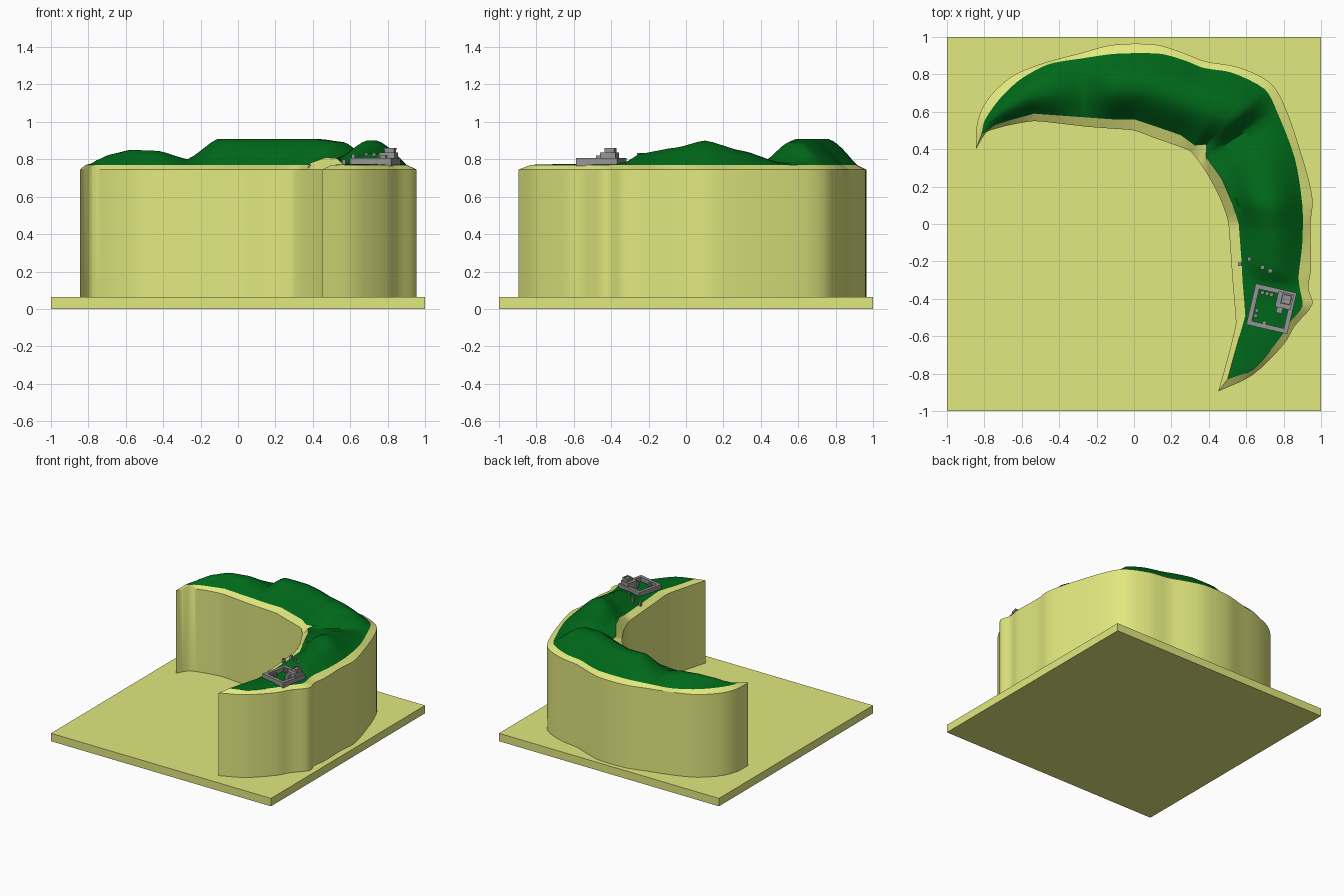
import bpy, bmesh, math
from mathutils import Vector, Matrix

if "Cube" in bpy.data.objects:
    bpy.data.objects.remove(bpy.data.objects["Cube"])


def material(name, color):
    m = bpy.data.materials.new(name)
    m.diffuse_color = (*color, 1)
    m.use_nodes = True
    m.node_tree.nodes["Principled BSDF"].inputs["Base Color"].default_value = m.diffuse_color
    return m


SAND = material("sand", (0.76, 0.81, 0.21))
GREEN = material("grass", (0.0, 0.138, 0.010))
STONE = material("stone", (0.30, 0.30, 0.30))


def finish(bm, name, mat, smooth=None):
    bmesh.ops.remove_doubles(bm, verts=bm.verts, dist=1e-5)
    bmesh.ops.recalc_face_normals(bm, faces=bm.faces)
    me = bpy.data.meshes.new(name)
    bm.to_mesh(me)
    bm.free()
    ob = bpy.data.objects.new(name, me)
    bpy.context.collection.objects.link(ob)
    me.materials.append(mat)
    if smooth:
        bpy.ops.object.select_all(action='DESELECT')
        bpy.context.view_layer.objects.active = ob
        ob.select_set(True)
        bpy.ops.object.shade_smooth_by_angle(angle=math.radians(smooth))
    return ob


def box(bm, x, y, sx, sy, z0, z1, m=Matrix()):
    t = m @ Matrix.Translation((x, y, (z0 + z1) / 2)) @ Matrix.Diagonal((sx, sy, z1 - z0, 1))
    bmesh.ops.create_cube(bm, size=1, matrix=t)


STEPS, ACROSS = 4, 14


def refine(pts, tension=0.5):
    """Subdivide an open outline with a cardinal spline (tension 0 = straight)."""
    p = [Vector(q) for q in pts]
    p = [p[0] * 2 - p[1]] + p + [p[-1] * 2 - p[-2]]
    res = []
    for a, b, c, d in zip(p, p[1:], p[2:], p[3:]):
        # limit the tangents to the local segment length so uneven spacing does not overshoot
        seg = (c - b).length
        m1 = (c - a).normalized() * seg * tension * 2
        m2 = (d - b).normalized() * seg * tension * 2
        for k in range(STEPS):
            t = k / STEPS
            res.append(b * (2 * t**3 - 3 * t**2 + 1) + m1 * (t**3 - 2 * t**2 + t)
                       + c * (3 * t**2 - 2 * t**3) + m2 * (t**3 - t**2))
    return res + [p[-2]]


# Base plate
bm = bmesh.new()
box(bm, 0, 0, 2, 2, 0, 0.065)
finish(bm, "base_plate", SAND)

# Crescent stations, left tip to front tip: cliff edge and grass edge on both sides
cliff_out = [(-.845, .40), (-.84, .53), (-.805, .63), (-.74, .715), (-.635, .80), (-.46, .868),
             (-.28, .915), (-.12, .957), (.11, .96), (.25, .92), (.38, .87), (.55, .84), (.72, .762),
             (.80, .645), (.905, .34), (.955, .13), (.943, 0), (.947, -.24), (.932, -.34),
             (.953, -.43), (.86, -.545), (.80, -.645), (.63, -.81), (.45, -.895)]
grass_out = [(-.815, .48), (-.80, .55), (-.745, .635), (-.69, .70), (-.605, .775), (-.46, .853),
             (-.28, .885), (-.10, .91), (.14, .91), (.27, .875), (.37, .835), (.52, .81), (.70, .72),
             (.765, .60), (.86, .35), (.90, .10), (.90, -.10), (.88, -.28), (.885, -.34),
             (.90, -.44), (.83, -.53), (.78, -.61), (.64, -.775), (.50, -.83)]
grass_in = [(-.815, .48), (-.78, .505), (-.74, .53), (-.68, .55), (-.535, .59), (-.40, .58),
            (-.26, .57), (-.12, .56), (0, .56), (.12, .52), (.25, .475), (.325, .42), (.385, .425),
            (.385, .36), (.47, .24), (.53, .10), (.56, 0), (.575, -.20), (.58, -.30),
            (.59, -.42), (.595, -.49), (.57, -.58), (.53, -.72), (.50, -.83)]
cliff_in = [(-.845, .40), (-.79, .49), (-.72, .515), (-.66, .53), (-.535, .55), (-.38, .535),
            (-.25, .52), (-.12, .51), (0, .50), (.11, .46), (.21, .425), (.30, .39), (.35, .33),
            (.39, .27), (.45, .16), (.49, .06), (.505, 0), (.52, -.20), (.53, -.34),
            (.545, -.53), (.53, -.60), (.51, -.68), (.48, -.79), (.45, -.895)]
# Height of the hills above the grass edge at each station
ridge = [0, .005, .03, .055, .08, .075, .03, .138, .138, .138, .138, .138, .122, .012, .075, .13,
         .092, .06, .015, .005, .005, .005, .003, 0]
EDGE = 0.77
BUMP = {13: .01, 14: .04, 15: .035}     # sandy bump on the inner shore
N = len(ridge)
co, ci = refine(cliff_out, 0.45), refine(cliff_in, 0.3)
go = [Vector((*p, EDGE)) for p in refine(grass_out, 0.4)]
gi = refine([(*p, EDGE + BUMP.get(i, 0)) for i, p in enumerate(grass_in)], 0.0)

# Cliff: closed body with straight walls and a chamfered sandy rim
bm = bmesh.new()
edge = co + ci[-2:0:-1]
top = go + gi[-2:0:-1]
rings = [[bm.verts.new((p.x, p.y, z)) for p in edge] for z in (0, 0.745)]
rings.append([bm.verts.new(p) for p in top])
n = len(edge)
for a, b in zip(rings, rings[1:]):
    for i in range(n):
        j = (i + 1) % n
        bm.faces.new((a[i], a[j], b[j], b[i]))
bm.faces.new(rings[0])
finish(bm, "sand_cliff", SAND, 30)

# Grass terrain: sections across the crescent with domed hills
bm = bmesh.new()
rows = []
for k, (inner, outer) in enumerate(zip(gi, go)):
    i = min(k // STEPS, N - 2)
    f = k / STEPS - i
    g = f * f * (3 - 2 * f)
    h = ridge[i] * (1 - g) + ridge[i + 1] * g
    row = []
    for c in range(ACROSS + 1):
        s = c / ACROSS
        p = inner.lerp(outer, s)
        dome = min(1, 1.03 * math.sin(math.pi * s) ** 1.1)
        p.z = max(inner.z * (1 - s) ** 4 + EDGE * (1 - (1 - s) ** 4), EDGE + h * dome)
        row.append(bm.verts.new(p))
    rows.append(row)
for a, b in zip(rows, rows[1:]):
    for c in range(ACROSS):
        bm.faces.new((a[c], b[c], b[c + 1], a[c + 1]))
bmesh.ops.dissolve_degenerate(bm, edges=bm.edges, dist=1e-5)
ob = finish(bm, "grass_hills", GREEN, 50)
if sum(p.normal.z for p in ob.data.polygons) < 0:
    ob.data.flip_normals()

# Fort: square wall, stepped keep and small huts, turned on the headland
fort = Matrix.Translation((.735, -.453, 0)) @ Matrix.Rotation(math.radians(-13), 4, 'Z')
bm = bmesh.new()
for q in range(4):
    box(bm, .0125, .1, .2, .025, .765, .808, fort @ Matrix.Rotation(q * math.pi / 2, 4, 'Z'))
finish(bm, "fort_wall", STONE)

bm = bmesh.new()
box(bm, .058, .058, .085, .085, .765, .836, fort)
box(bm, .066, .066, .052, .052, .83, .852, fort)
for d in (-.024, .024):
    box(bm, .066 + d, .066, .006, .054, .85, .861, fort)
    box(bm, .066, .066 + d, .054, .006, .85, .861, fort)
box(bm, .043, .002, .032, .032, .765, .82, fort)
finish(bm, "fort_keep", STONE)

bm = bmesh.new()
for x, y in ((-.066, .073), (-.041, .073), (-.017, .073), (-.074, -.027), (-.074, -.055), (-.02, -.081)):
    box(bm, x, y, .019, .019, .765, .80, fort)
for x, y, z in ((.565, -.215, .798), (.615, -.187, .828), (.685, -.233, .833), (.727, -.252, .833)):
    box(bm, x, y, .019, .019, .765, z)
finish(bm, "huts", STONE)
